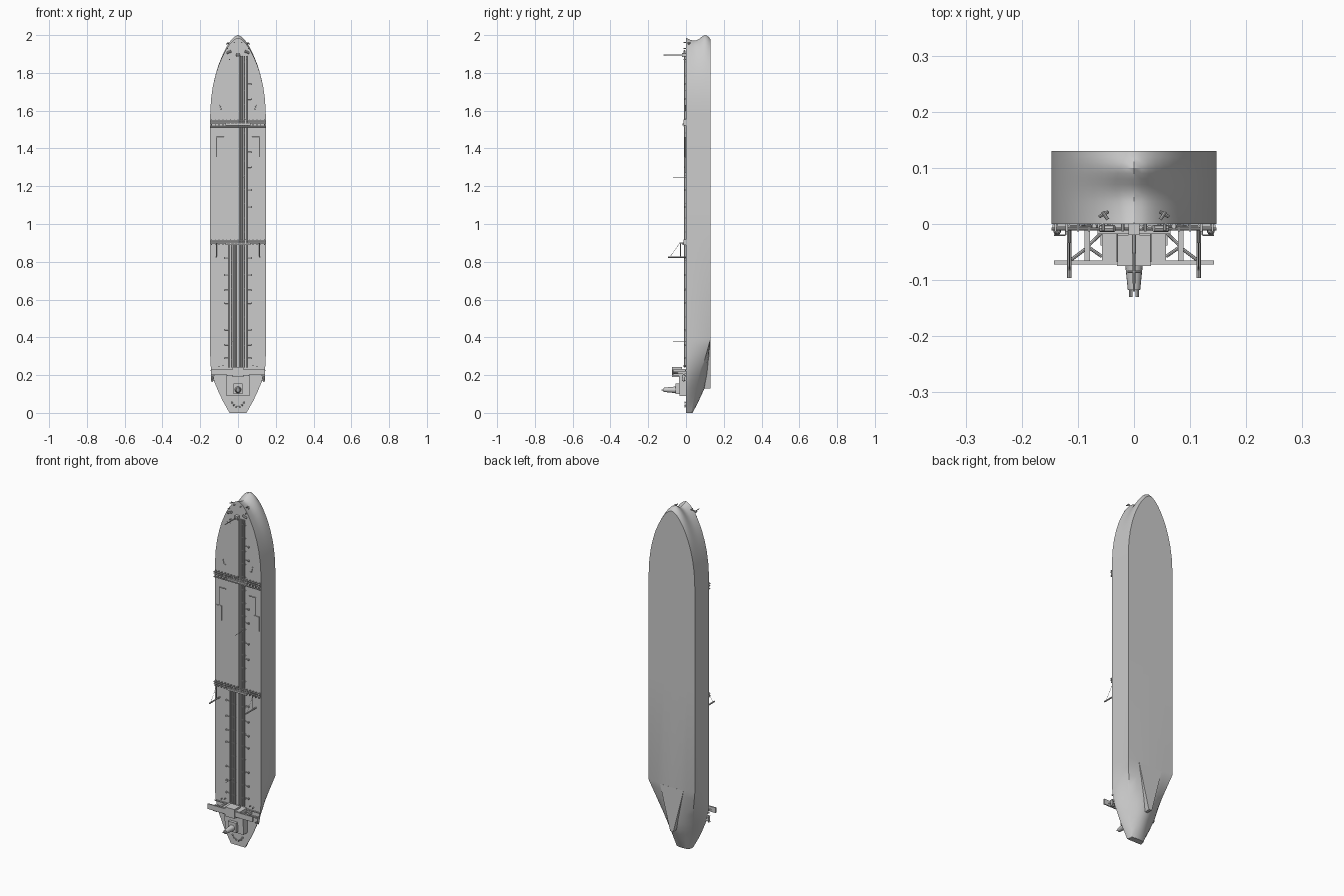
import bpy, bmesh, math
from mathutils import Vector, Matrix

if "Cube" in bpy.data.objects:
    bpy.data.objects.remove(bpy.data.objects["Cube"])

def finish(name, bm, smooth=None):
    bmesh.ops.recalc_face_normals(bm, faces=bm.faces)
    me = bpy.data.meshes.new(name)
    bm.to_mesh(me)
    bm.free()
    ob = bpy.data.objects.new(name, me)
    bpy.context.collection.objects.link(ob)
    if smooth:
        bpy.context.view_layer.objects.active = ob
        ob.select_set(True)
        bpy.ops.object.shade_smooth_by_angle(angle=math.radians(smooth))
        ob.select_set(False)
    return ob

def box(bm, x0, x1, y0, y1, z0, z1):
    m = Matrix.Translation(((x0+x1)/2, (y0+y1)/2, (z0+z1)/2)) @ Matrix.Diagonal((abs(x1-x0), abs(y1-y0), abs(z1-z0), 1))
    bmesh.ops.create_cube(bm, size=1, matrix=m)

def rod(bm, a, b, r, r2=None, n=8):
    a, b = Vector(a), Vector(b)
    d = b - a
    m = Matrix.Translation((a+b)/2) @ d.to_track_quat('Z', 'Y').to_matrix().to_4x4()
    bmesh.ops.create_cone(bm, cap_ends=True, segments=n, radius1=r, radius2=r if r2 is None else r2, depth=d.length, matrix=m)

def path(bm, pts, r):
    for a, b in zip(pts, pts[1:]):
        rod(bm, a, b, r, n=6)

def lerp(table, t):
    for (a, va), (b, vb) in zip(table, table[1:]):
        if t <= b:
            return va + (vb-va)*max(0, (t-a)/(b-a))
    return table[-1][1]

# hull: stations along z, each a half section from deck edge to keel
deck_w = [(0, .045), (.08, .09), (.17, .128), (.24, .144), (.3, .147), (1.58, .147), (1.66, .143), (1.73, .133),
          (1.79, .119), (1.84, .104), (1.88, .088), (1.92, .07), (1.95, .053), (1.97, .039), (1.985, .026), (1.995, .013), (2, 0)]
knuckle_w = [(0, .038), (.39, .147)]
knuckle_y = [(0, .03), (.1, .05), (.2, .075), (.3, .104), (.39, .13)]
keel_y = [(0, .035), (.06, .066), (.13, .098), (.2, .113), (.3, .126), (.39, .13)]
bow_tip = [(0, 1.985), (.02, 1.976), (.045, 1.969), (.065, 1.976), (.085, 1.993), (.1, 2), (.115, 1.996), (.13, 1.978)]
stations = [0, .03, .06, .1, .13, .17, .2, .24, .3, .35, .39, 1.0] + [z for z, w in deck_w[5:]]
levels = [i/13 for i in range(14)]
bm = bmesh.new()
grid = []
for z in stations:
    w, ky = lerp(deck_w, z), lerp(knuckle_y, z)
    kw = lerp(knuckle_w, z) if z < .39 else w
    half = []
    for t in levels:
        y = ky*t
        s = max(0, (z-1.7)/.3)**2
        half.append((w+(kw-w)*t**1.5, y, z + (lerp(bow_tip, y)-2)*s))
    x, y, zz = half[-1]
    cy = lerp(keel_y, z)
    half += [(x*f, y + (cy-y)*(1-f*f), zz) for f in (.66, .33)]
    full = half + [(0, cy, zz)] + [(-a, b, c) for a, b, c in reversed(half)]
    grid.append([bm.verts.new(p) for p in full])
for r, q in zip(grid, grid[1:]):
    for j in range(len(r)):
        k = (j+1) % len(r)
        bm.faces.new((r[j], r[k], q[k], q[j]))
bm.faces.new(grid[0])
bmesh.ops.remove_doubles(bm, verts=bm.verts, dist=1e-5)
finish("hull", bm, 32)

# skeg: flat triangular keel running aft
bm = bmesh.new()
low = [bm.verts.new(p) for p in ((-.075, .13, .385), (.075, .13, .385), (.01, .13, .13), (-.01, .13, .13))]
top = [bm.verts.new(p) for p in ((-.075, .115, .385), (.075, .115, .385), (.006, .085, .13), (-.006, .085, .13))]
bm.faces.new(low)
bm.faces.new(top)
for i in range(4):
    bm.faces.new((low[i], low[(i+1) % 4], top[(i+1) % 4], top[i]))
finish("skeg", bm)

# accommodation block and bridge
bm = bmesh.new()
box(bm, -.06, .06, -.038, 0, .14, .2)
box(bm, -.06, .06, -.035, 0, .09, .14)
box(bm, -.057, .057, -.066, 0, .195, .232)
box(bm, -.03, .03, -.075, -.02, .19, .243)
box(bm, -.025, .025, -.055, -.03, .1, .155)
finish("superstructure", bm)
bm = bmesh.new()
box(bm, -.143, .143, -.072, -.065, .2, .23)
for s in (-1, 1):
    box(bm, s*.078, s*.088, -.066, 0, .205, .22)
    for a, b in (((.057, -.058), (.083, -.04)), ((.057, -.015), (.083, -.04)), ((.083, -.042), (.115, -.066))):
        rod(bm, (s*a[0], a[1], .212), (s*b[0], b[1], .212), .003)
    box(bm, s*.055, s*.143, -.007, -.002, .19, .2)
    box(bm, s*.055, s*.145, -.006, -.001, .222, .228)
finish("bridge_wings", bm)

# funnel and exhaust pipes
bm = bmesh.new()
rod(bm, (0, -.05, .122), (0, -.118, .122), .018, .011, 16)
for s in (-1, 1):
    rod(bm, (s*.006, -.115, .122), (s*.006, -.13, .122), .003)
finish("funnel", bm, 40)

# lifeboats with davits
bm = bmesh.new()
for s in (-1, 1):
    m = Matrix.Translation((s*.137, -.012, .185)) @ Matrix.Diagonal((.007, .008, .022, 1))
    bmesh.ops.create_uvsphere(bm, u_segments=10, v_segments=6, radius=1, matrix=m)
    for z in (.17, .2):
        path(bm, [(s*.122, 0, z), (s*.122, -.02, z), (s*.143, -.02, z)], .0015)
finish("lifeboats", bm)

# long deck pipes with supports
bm = bmesh.new()
for x, z1 in ((.012, 1.89), (.022, 1.89), (.034, 1.89), (.046, 1.89), (-.012, .9), (-.022, .9), (-.034, .9), (-.046, .9)):
    rod(bm, (x, -.006, .24), (x, -.006, z1), .0035)
for i in range(22):
    z = .28 + i*.075
    box(bm, .008, .05, -.004, 0, z, z+.005)
    if z < .9:
        box(bm, -.05, -.008, -.004, 0, z, z+.005)
finish("deck_pipes", bm)

# transverse manifolds
bm = bmesh.new()
for z in (.9, .91, 1.515, 1.535, 1.545):
    rod(bm, (-.147, -.009, z), (.147, -.009, z), .003)
for z, h in ((.888, .01), (1.522, .01)):
    box(bm, -.065, .065, -.018, 0, z, z+h)
    for i in range(-7, 8):
        box(bm, i*.02-.002, i*.02+.002, -.013, 0, z, z+.03)
finish("manifolds", bm)

# hose cranes
bm = bmesh.new()
for s in (-1, 1):
    rod(bm, (s*.115, 0, .825), (s*.115, -.096, .825), .004)
    rod(bm, (s*.115, -.03, .825), (s*.115, -.03, .9), .0025)
    rod(bm, (s*.115, -.085, .825), (s*.115, -.032, .9), .0008, n=4)
    rod(bm, (s*.115, 0, .9), (s*.115, -.034, .9), .003)
finish("hose_cranes", bm)

# side deck boxes and their pipe runs
bm = bmesh.new()
for s in (-1, 1):
    box(bm, s*.102, s*.136, -.005, 0, 1.27, 1.355)
    path(bm, [(s*.115, -.004, 1.355), (s*.115, -.004, 1.46), (s*.075, -.004, 1.46)], .003)
    path(bm, [(s*.095, -.003, 1.63), (s*.088, -.003, 1.6), (s*.075, -.003, 1.6)], .002)
finish("deck_boxes", bm)

# short branch pipes and valves
bm = bmesh.new()
for z in (.29, .36, .44, .58, .65, .73, .82, 1.09, 1.18, 1.3, 1.38, 1.66, 1.74):
    rod(bm, (.046, -.004, z), (.072, -.004, z), .0025)
    box(bm, .068, .074, -.009, 0, z-.004, z+.004)
    if z < .9:
        rod(bm, (-.046, -.004, z), (-.072, -.004, z), .0025)
        box(bm, -.074, -.068, -.009, 0, z-.004, z+.004)
finish("branch_pipes", bm)

# masts and vent posts
bm = bmesh.new()
rod(bm, (0, 0, 1.895), (0, -.12, 1.895), .004, .002)
rod(bm, (-.012, -.085, 1.895), (.012, -.085, 1.895), .002)
box(bm, -.01, .01, -.02, 0, 1.885, 1.905)
for x, z in ((.03, 1.245), (-.03, .38)):
    rod(bm, (x, 0, z), (x, -.068, z), .0015)
finish("masts", bm)

# mooring winches and bollards
bm = bmesh.new()
for s in (-1, 1):
    rod(bm, (s*.035, -.008, 1.915), (s*.06, -.008, 1.905), .006)
    for x, z in ((.045, 1.87), (.055, 1.93), (.02, 1.96), (.08, .25), (.1, .245)):
        rod(bm, (s*x, 0, z), (s*x, -.012, z), .003)
    for a in (15, 40, 65):
        a = math.radians(a)
        x, z = s*.035*math.sin(a), .07-.04*math.cos(a)
        rod(bm, (x-s*.004, -.005, z), (x+s*.004, -.005, z+.003), .004)
finish("mooring_gear", bm)

# anchors at the bow
bm = bmesh.new()
for s in (-1, 1):
    rod(bm, (s*.047, .008, 1.958), (s*.056, .022, 1.958), .003)
    rod(bm, (s*.046, .022, 1.958), (s*.062, .013, 1.952), .003)
finish("anchors", bm)
